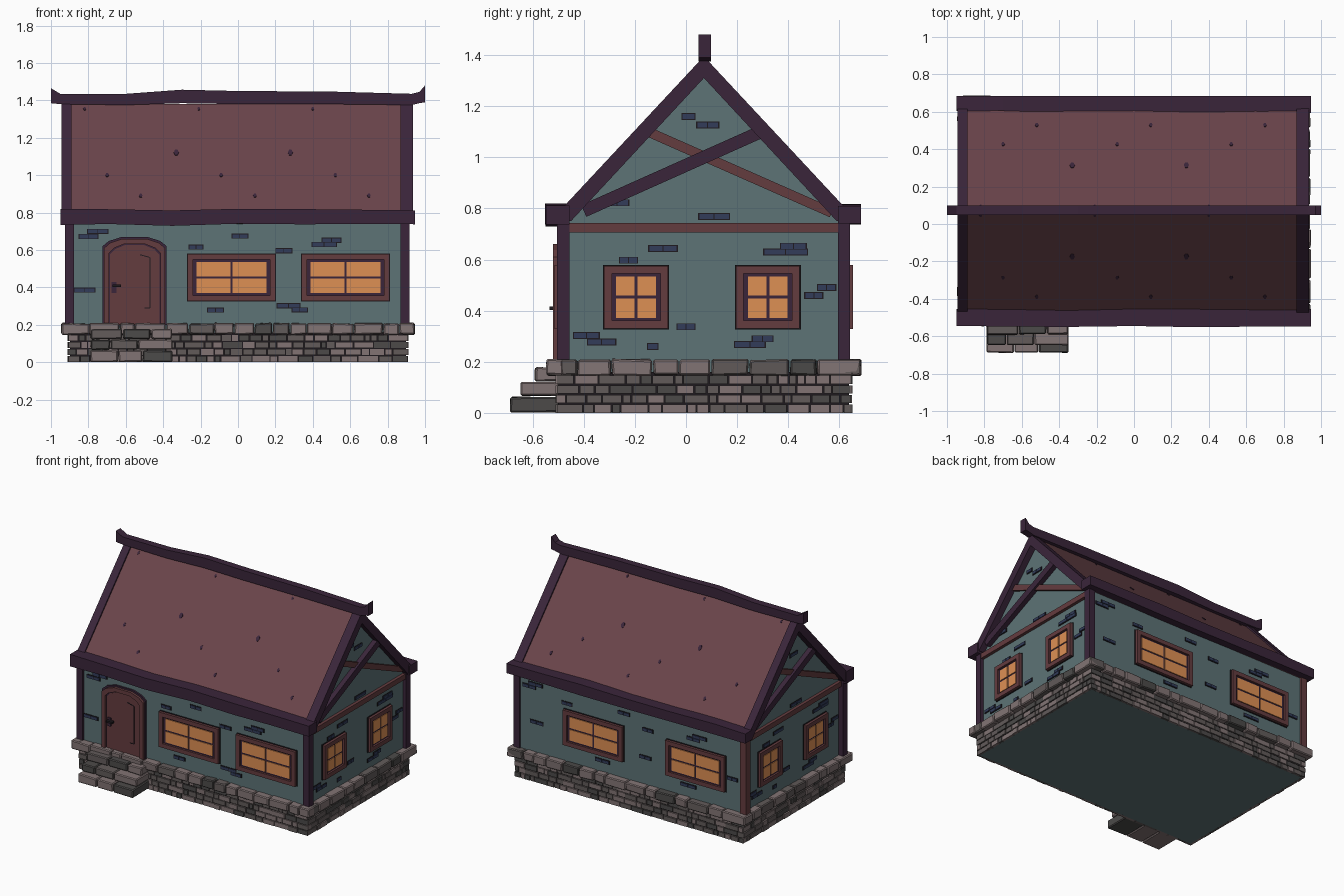
import bpy, bmesh, math, random
from mathutils import Matrix, Vector

if "Cube" in bpy.data.objects:
    bpy.data.objects.remove(bpy.data.objects["Cube"])

random.seed(4)
rnd = random.uniform


def colour(name, r, g, b):
    lin = [((c / 255 + 0.055) / 1.055) ** 2.4 for c in (r, g, b)]
    m = bpy.data.materials.new(name)
    m.diffuse_color = (*lin, 1)
    m.use_nodes = True
    m.node_tree.nodes["Principled BSDF"].inputs["Base Color"].default_value = m.diffuse_color
    return m


WALL = colour("teal plaster", 93, 115, 118)
ROOF = colour("roof red brown", 106, 68, 74)
DARK = colour("dark purple timber", 58, 37, 58)
WOOD = colour("red brown wood", 100, 60, 63)
GLASS = colour("orange glass", 222, 144, 84)
LIGHT = colour("light stone", 130, 116, 116)
MID = colour("middle stone", 98, 91, 90)
GREY = colour("dark stone", 76, 74, 73)
NAVY = colour("navy brick", 50, 60, 90)
INK = colour("near black joint", 30, 25, 30)


def frame(origin, u, n):
    """Matrix with local axes (along wall, up, outward)."""
    m = Matrix((Vector(u), Vector((0, 0, 1)), Vector(n))).transposed().to_4x4()
    m.translation = origin
    return m


YC = 0.07
FRONT = frame((0, -0.49, 0), (1, 0, 0), (0, -1, 0))
BACK = frame((0, 0.63, 0), (-1, 0, 0), (0, 1, 0))
RIGHT = frame((0.89, YC, 0), (0, 1, 0), (1, 0, 0))
LEFT = frame((-0.89, YC, 0), (0, -1, 0), (-1, 0, 0))
MIDDLE = frame((0, YC, 0), (0, 1, 0), (1, 0, 0))
WALLS = {"front": (FRONT, 0.89), "back": (BACK, 0.89), "right": (RIGHT, 0.56), "left": (LEFT, 0.56)}


class Part:
    def __init__(self, name, *mats):
        self.name, self.mats, self.bm = name, mats, bmesh.new()

    def face(self, verts, mat):
        self.bm.faces.new(verts).material_index = self.mats.index(mat or self.mats[0])

    def prism(self, pts, d0, d1, M, mat=None, jitter=0):
        j = lambda: rnd(-jitter, jitter)
        a, b = [[self.bm.verts.new(M @ Vector((p[0] + j(), p[1] + j(), d + j()))) for p in pts] for d in (d0, d1)]
        self.face(a[::-1], mat)
        self.face(b, mat)
        for i in range(len(pts)):
            k = (i + 1) % len(pts)
            self.face((a[i], a[k], b[k], b[i]), mat)

    def box(self, u0, u1, z0, z1, d0, d1, M, mat=None, jitter=0):
        self.prism([(u0, z0), (u1, z0), (u1, z1), (u0, z1)], d0, d1, M, mat, jitter)

    def beam(self, p, q, w, d0, d1, M, mat=None):
        p, q = Vector(p), Vector(q)
        s = (q - p).orthogonal().normalized() * w / 2
        self.prism([p + s, p - s, q - s, q + s], d0, d1, M, mat)

    def ring(self, outer, inner, d0, d1, M, mat=None):
        loops = [[self.bm.verts.new(M @ Vector((*p, d))) for p in pts]
                 for pts, d in ((outer, d0), (outer, d1), (inner, d1), (inner, d0))]
        for s in range(4):
            a, b = loops[s], loops[(s + 1) % 4]
            for i in range(len(a)):
                k = (i + 1) % len(a)
                self.face((a[i], a[k], b[k], b[i]), mat)

    def loft(self, sections, mat=None):
        """Skin boxes sections (x, y0, y1, z0, z1) along x."""
        rs = [[self.bm.verts.new((x, y, z)) for y, z in ((a, c), (b, c), (b, d), (a, d))]
              for x, a, b, c, d in sections]
        for r, s in zip(rs, rs[1:]):
            for i in range(4):
                k = (i + 1) % 4
                self.face((r[i], r[k], s[k], s[i]), mat)
        self.face(rs[0][::-1], mat)
        self.face(rs[-1], mat)

    def done(self, bevel=0):
        bmesh.ops.recalc_face_normals(self.bm, faces=self.bm.faces)
        me = bpy.data.meshes.new(self.name)
        self.bm.to_mesh(me)
        for m in self.mats:
            me.materials.append(m)
        ob = bpy.data.objects.new(self.name, me)
        bpy.context.collection.objects.link(ob)
        if bevel:
            mod = ob.modifiers.new("bevel", "BEVEL")
            mod.width, mod.segments = bevel, 1


def rect(u, z, w, h):
    return [(u - w / 2, z - h / 2), (u + w / 2, z - h / 2), (u + w / 2, z + h / 2), (u - w / 2, z + h / 2)]


# House body with gables
p = Part("house_body", WALL)
p.prism([(-0.56, 0), (0.56, 0), (0.56, 0.75), (0, 1.345), (-0.56, 0.75)], -0.89, 0.89, MIDDLE)
p.done()

# Roof slabs, gable rakes, ridge and eaves
p = Part("roof", ROOF)
p.prism([(-0.59, 0.75), (0, 1.38), (0.59, 0.75), (0.56, 0.74), (0, 1.34), (-0.56, 0.74)], -0.90, 0.90, MIDDLE)
p.done()
p = Part("gable_rakes", DARK)
for x0, x1 in ((-0.945, -0.89), (0.87, 0.935)):
    p.prism([(-0.585, 0.768), (0, 1.395), (0.585, 0.768), (0.52, 0.75), (0, 1.31), (-0.52, 0.75)], x0, x1, MIDDLE)
p.done()
p = Part("ridge_beam", DARK)
p.loft([(x, 0.048, 0.098, z0, z1) for x, z0, z1 in (
    (-1, 1.385, 1.465), (-0.95, 1.38, 1.435), (-0.6, 1.375, 1.435), (-0.3, 1.385, 1.457),
    (0, 1.38, 1.45), (0.5, 1.38, 1.447), (0.93, 1.375, 1.435), (0.97, 1.385, 1.445), (1, 1.39, 1.48))])
p.done()
p = Part("eave_beams", DARK)
for y0, y1 in ((-0.55, -0.455), (0.6, 0.685)):
    p.loft([(x, y0 + rnd(-.006, .006), y1, 0.735 + rnd(-.007, .007), 0.815 + rnd(-.006, .006))
            for x in (-0.95, -0.7, -0.35, 0, 0.35, 0.65, 0.945)])
p.done()

# Roof chips: small six-sided plates on both slopes
p = Part("roof_chips", DARK)
tilt = math.atan2(0.63, 0.59)
hexa = [(math.cos(a * math.pi / 3), math.sin(a * math.pi / 3)) for a in range(6)]
for side in (1, -1):
    for z, x0, r in ((1.12, -0.33, 0.016), (1.0, -0.70, 0.011), (0.89, -0.52, 0.011), (1.355, -0.82, 0.009)):
        for k in range(3):
            x = x0 + 0.61 * k
            if x < 0.85:
                M = Matrix.Translation((x, YC - side * (1.38 - z) / 1.068, z)) @ Matrix.Rotation(side * tilt, 4, 'X')
                p.prism([(a * r * 0.85, b * r * 1.4) for a, b in hexa], -0.002, 0.003, M)
p.done()

# Corner posts, one in red wood
for nm, x, y, mat in (("front_left", -0.902, -0.48, DARK), ("front_right", 0.893, -0.48, DARK),
                      ("back_right", 0.893, 0.618, DARK), ("back_left", -0.902, 0.618, WOOD)):
    p = Part("post_" + nm, mat)
    p.loft([(x - 0.024, y - 0.024, y + 0.024, 0.2, 0.76), (x + 0.024, y - 0.024, y + 0.024, 0.2, 0.76)])
    p.done()

# Gable timbers
for nm in ("right", "left"):
    M = WALLS[nm][0]
    p = Part("gable_timbers_" + nm, DARK, WOOD)
    p.beam((-0.47, 0.79), (0.23, 1.103), 0.05, 0, 0.035, M, DARK)
    p.beam((-0.23, 1.105), (0.50, 0.783), 0.038, 0, 0.02, M, WOOD)
    p.box(-0.54, 0.54, 0.705, 0.742, 0, 0.022, M, WOOD)
    p.done()


# Windows: frame, dark glazing bars and four panes
def window(name, M, u, z, w, h):
    p = Part(name, WOOD, DARK, GLASS, INK)
    p.prism(rect(u, z, w + 0.008, h + 0.008), 0, 0.006, M, INK)
    p.ring(rect(u, z, w, h), rect(u, z, w - 0.06, h - 0.06), 0, 0.024, M, WOOD)
    p.prism(rect(u, z, w - 0.05, h - 0.05), 0, 0.01, M, DARK)
    gw, gh = w - 0.082, h - 0.07
    for sx in (-1, 1):
        for sz in (-1, 1):
            p.prism(rect(u + sx * gw / 4, z + sz * gh / 4, gw / 2 - 0.012, gh / 2 - 0.012), 0, 0.015, M, GLASS)
    p.done()


for wall, places, w, h in (("front", (-0.035, 0.575), 0.47, 0.25), ("back", (-0.285, 0.525), 0.47, 0.25),
                           ("right", (-0.265, 0.25), 0.25, 0.245), ("left", (-0.265, 0.25), 0.25, 0.245)):
    for i, u in enumerate(places):
        window(f"window_{wall}_{i + 1}", WALLS[wall][0], u, 0.453, w, h)


# Arched door
def arch(w, top, base=0.2):
    half = [(w, base), (w, top - 0.05), (w * 0.8, top - 0.022), (w * 0.4, top)]
    return [(-0.553 + a, z) for a, z in half] + [(-0.553 - a, z) for a, z in reversed(half)]


p = Part("door", WOOD, DARK, INK)
p.prism(arch(0.172, 0.67), 0, 0.012, FRONT, DARK)
p.ring(arch(0.163, 0.66), arch(0.138, 0.632), 0, 0.03, FRONT, WOOD)
p.prism(arch(0.132, 0.626), 0, 0.016, FRONT, WOOD)
for a, b in (((-0.525, 0.575), (-0.47, 0.56)), ((-0.47, 0.56), (-0.47, 0.29)), ((-0.47, 0.29), (-0.50, 0.29))):
    p.beam(a, b, 0.005, 0.01, 0.018, FRONT, INK)
p.box(-0.675, -0.65, 0.37, 0.43, 0.01, 0.024, FRONT, DARK)
p.box(-0.672, -0.625, 0.402, 0.416, 0.02, 0.045, FRONT, INK)
p.done()

# Exposed wall bricks (u, z, length)
SIDE = [(-.06, 1.16, .05), (.015, 1.127, .085), (-.34, .822, .09), (.04, .768, .12), (-.16, .643, .11),
        (-.295, .597, .07), (.35, .652, .1), (.32, .63, .17), (.48, .49, .07), (.43, .46, .07), (-.07, .337, .07),
        (-.46, .303, .1), (-.4, .277, .11), (-.2, .26, .04), (.23, .29, .08), (.18, .268, .12)]
BRICKS = {
    "front": [(-.75, .7, .11), (-.8, .672, .1), (-.225, .615, .075), (.01, .674, .085), (.245, .596, .085),
              (.5, .652, .1), (.46, .63, .13), (-.82, .385, .11), (-.12, .278, .085), (.27, .302, .12), (.33, .28, .08)],
    "back": [(-.75, .69, .11), (-.8, .665, .1), (-.5, .62, .08), (-.05, .67, .09), (.14, .6, .08), (.55, .655, .11),
             (.5, .632, .1), (.12, .4, .09), (-.74, .42, .1), (-.22, .285, .11), (.46, .29, .12), (.81, .43, .08)],
    "right": SIDE, "left": SIDE}
for nm, bricks in BRICKS.items():
    p = Part("wall_bricks_" + nm, NAVY, INK)
    for u, z, w in bricks:
        p.prism(rect(u, z, w + 0.006, 0.027), 0, 0.004, WALLS[nm][0], INK)
        n = 2 if w > 0.06 else 1
        for i in range(n):
            p.prism(rect(u - w / 2 + (i + .5) * w / n, z, w / n - 0.004, 0.02), 0, 0.008, WALLS[nm][0], NAVY)
    p.done()


# Stone courses of random lengths
def course(p, M, u0, u1, z0, z1, d0, d1, lo, hi, jitter=0.0, gap=0.005):
    u = u0
    while u < u1 - 0.001:
        e = u + rnd(lo, hi)
        e = u1 if u1 - e < lo else e
        mat = random.choices((LIGHT, MID, GREY), (3, 4, 2) if hi < 0.12 else (5, 2, 1))[0]
        p.box(u + gap / 2, e - gap / 2, z0, z1, d0, d1 + rnd(-0.003, 0.003), M, mat, jitter)
        u = e


for nm, (M, half) in WALLS.items():
    p = Part("foundation_bricks_" + nm, MID, LIGHT, GREY, INK)
    p.box(-half - 0.008, half + 0.008, 0.004, 0.16, -0.02, 0.008, M, INK)
    for r in range(4):
        course(p, M, -half - 0.017, half + 0.017, r * 0.038, r * 0.038 + 0.032, 0, 0.018, 0.03, 0.11)
    p.done()
    p = Part("cap_stones_" + nm, LIGHT, MID, GREY)
    course(p, M, -half - 0.055, half + 0.055, 0.148, 0.208, -0.01, 0.052, 0.08, 0.17, 0.004)
    p.done(0.006)

# Door steps
p = Part("door_steps", LIGHT, MID, GREY)
for z0, z1, d in ((0, 0.062, 0.195), (0.065, 0.12, 0.155), (0.122, 0.178, 0.10)):
    course(p, FRONT, -0.79, -0.35, z0 + 0.002, z1, 0.005, d, 0.1, 0.19, 0.002)
p.done(0.006)
